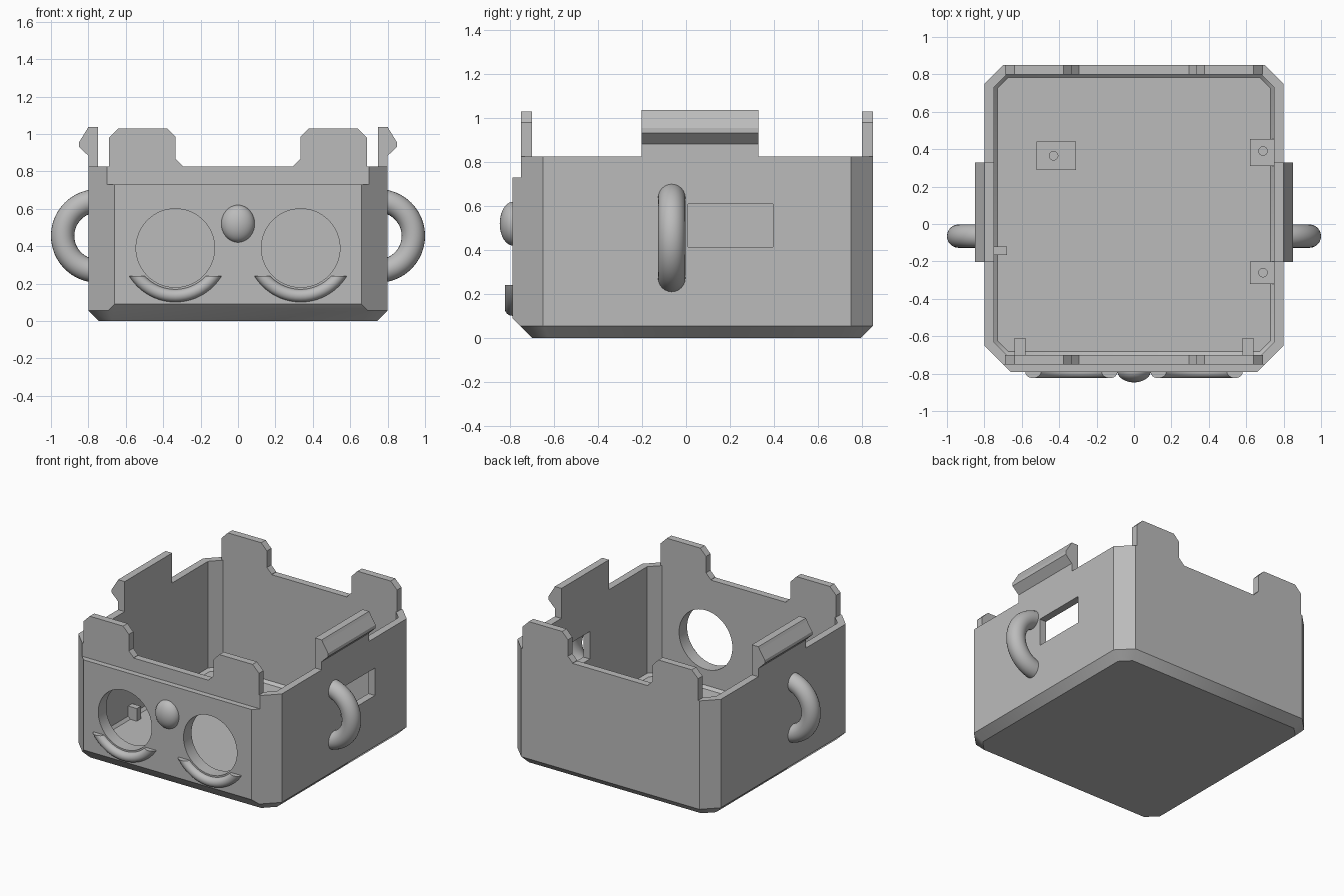
import bpy, bmesh, math
from mathutils import Vector, Matrix

if "Cube" in bpy.data.objects:
    bpy.data.objects.remove(bpy.data.objects["Cube"], do_unlink=True)

grey = bpy.data.materials.new("plain grey")
grey.use_nodes = True
grey.diffuse_color = (0.5, 0.5, 0.5, 1)
grey.node_tree.nodes["Principled BSDF"].inputs["Base Color"].default_value = (0.5, 0.5, 0.5, 1)


def make(name, bm):
    bmesh.ops.recalc_face_normals(bm, faces=bm.faces)
    mesh = bpy.data.meshes.new(name)
    bm.to_mesh(mesh)
    bm.free()
    obj = bpy.data.objects.new(name, mesh)
    bpy.context.collection.objects.link(obj)
    mesh.materials.append(grey)
    return obj


def smooth(obj):
    bpy.ops.object.select_all(action="DESELECT")
    obj.select_set(True)
    bpy.context.view_layer.objects.active = obj
    bpy.ops.object.shade_smooth_by_angle(angle=math.radians(35))


def slice_off(bm, point, normal):
    """Remove everything past a plane and cap the cut."""
    bmesh.ops.bisect_plane(bm, geom=bm.verts[:] + bm.edges[:] + bm.faces[:], dist=1e-5,
                           plane_co=point, plane_no=normal, clear_outer=True)
    rim = [e for e in bm.edges if e.is_boundary]
    if rim:
        bmesh.ops.edgeloop_fill(bm, edges=rim)


def box_bm(lo, hi):
    bm = bmesh.new()
    lo, hi = Vector(lo), Vector(hi)
    bmesh.ops.create_cube(bm, size=1, matrix=Matrix.Translation((lo + hi) / 2)
                          @ Matrix.Diagonal((*(hi - lo), 1)))
    return bm


def box(name, lo, hi):
    return make(name, box_bm(lo, hi))


def tub(name, x, front, back, corner_front, corner_back, low, high, bevel, front_bevel):
    """Box with cut vertical corners and a bevelled bottom edge."""
    bm = box_bm((-x, -front, low), (x, back, high))
    r = math.sqrt(0.5)
    sides = [(0, -1, front, front_bevel), (0, 1, back, bevel)]
    for s in (-1, 1):
        sides += [(s, 0, x, bevel), (s * r, -r, corner_front * r, bevel),
                  (s * r, r, corner_back * r, bevel)]
    for nx, ny, d, _ in sides:
        if nx and ny:
            slice_off(bm, Vector((nx, ny, 0)) * d, (nx, ny, 0))
    for nx, ny, d, b in sides:
        slice_off(bm, Vector((nx * (d - b), ny * (d - b), low)), (nx, ny, -1))
    return make(name, bm)


def cut(obj, cutter):
    cutter.hide_render = True
    mod = obj.modifiers.new("cut", "BOOLEAN")
    mod.operation, mod.solver, mod.object = "DIFFERENCE", "EXACT", cutter
    bpy.context.view_layer.objects.active = obj
    bpy.ops.object.modifier_apply(modifier=mod.name)
    bpy.data.objects.remove(cutter, do_unlink=True)


def cylinder(name, radius, depth, place, sides):
    bm = bmesh.new()
    bmesh.ops.create_cone(bm, cap_ends=True, segments=sides, radius1=radius,
                          radius2=radius, depth=depth, matrix=place)
    return make(name, bm)


def extrude(name, points, offset):
    bm = bmesh.new()
    face = bm.faces.new([bm.verts.new(p) for p in points])
    new = bmesh.ops.extrude_face_region(bm, geom=[face])["geom"]
    bmesh.ops.translate(bm, vec=offset, verts=[v for v in new if isinstance(v, bmesh.types.BMVert)])
    bm.faces.ensure_lookup_table()
    return make(name, bm)


def half_ring(name, centre, major, minor, plane, normal):
    """Ring standing in the xz plane, sliced flat on one side."""
    bpy.ops.mesh.primitive_torus_add(major_radius=major, minor_radius=minor,
                                     major_segments=64, minor_segments=24)
    source = bpy.context.object
    bm = bmesh.new()
    bm.from_mesh(source.data)
    bpy.data.objects.remove(source, do_unlink=True)
    bm.transform(Matrix.Translation(centre) @ Matrix.Rotation(math.pi / 2, 4, "X"))
    bmesh.ops.bisect_plane(bm, geom=bm.verts[:] + bm.edges[:] + bm.faces[:], dist=1e-5,
                           plane_co=plane, plane_no=normal, clear_outer=True)
    bmesh.ops.holes_fill(bm, edges=[e for e in bm.edges if e.is_boundary], sides=0)
    smooth(make(name, bm))


# Open tub with face step, eye holes and one side window
body = tub("body", 0.8, 0.79, 0.85, 1.45, 1.55, 0, 0.825, 0.055, 0.09)
cut(body, tub("cavity", 0.748, 0.70, 0.80, 1.38, 1.48, 0.05, 1.0, 0.018, 0.018))
cut(body, box("brow_step", (-1, -1, 0.73), (1, -0.75, 1)))
cut(body, box("window", (0.7, 0.01, 0.415), (0.9, 0.395, 0.61)))
for s in (-1, 1):
    place = Matrix.Translation((s * 0.335, -0.75, 0.39)) @ Matrix.Rotation(math.pi / 2, 4, "X")
    cut(body, cylinder("eye_hole", 0.21, 0.3, place, 64))
smooth(body)

# Raised tabs on the front and back walls
TAB = [(0.295, 0.82), (0.295, 0.828), (0.333, 0.866), (0.333, 0.983), (0.378, 1.03),
       (0.64, 1.03), (0.69, 0.98), (0.69, 0.82)]
# Hooked lips on the side walls
LIP = [(0.748, 0.82), (0.748, 1.038), (0.80, 1.038), (0.81, 1.02), (0.85, 0.955),
       (0.85, 0.932), (0.80, 0.883), (0.80, 0.82)]

for s, side in ((-1, "right"), (1, "left")):
    for y, end in ((-0.75, "front"), (0.80, "back")):
        extrude(f"{end}_{side}_tab", [(s * x, y, z) for x, z in TAB], (0, 0.05, 0))
    extrude(f"{side}_lip", [(s * x, -0.203, z) for x, z in LIP], (0, 0.533, 0))
    # Ear loops and curved lower eyelids
    half_ring(f"{side}_ear", (s * 0.75, -0.065, 0.455), 0.1875, 0.0625,
              (s * 0.78, 0, 0), (-s, 0, 0))
    half_ring(f"{side}_eyelid", (s * 0.335, -0.79, 0.39), 0.255, 0.034,
              (0, 0, 0.24), (0, 0, 1))
    # Small pegs behind the front wall
    box(f"{side}_front_peg", (s * 0.61 - 0.03, -0.71, 0.045), (s * 0.61 + 0.03, -0.61, 0.12))

# Nose
bm = bmesh.new()
bmesh.ops.create_uvsphere(bm, u_segments=32, v_segments=20, radius=1,
                          matrix=Matrix.Translation((0, -0.785, 0.52))
                          @ Matrix.Diagonal((0.09, 0.062, 0.10, 1)))
smooth(make("nose", bm))

# Mounting pads with screw holes, and a peg by the side wall
PADS = [("back_right_pad", -0.52, -0.31, 0.29, 0.44, -0.43, 0.365),
        ("back_left_pad", 0.62, 0.76, 0.31, 0.455, 0.69, 0.39),
        ("front_left_pad", 0.62, 0.76, -0.32, -0.20, 0.69, -0.26)]
for name, x0, x1, y0, y1, hx, hy in PADS:
    pad = box(name, (x0, y0, 0.04), (x1, y1, 0.09))
    cut(pad, cylinder("screw_hole", 0.023, 0.05, Matrix.Translation((hx, hy, 0.085)), 16))
box("side_peg", (-0.755, -0.165, 0.045), (-0.68, -0.12, 0.14))
